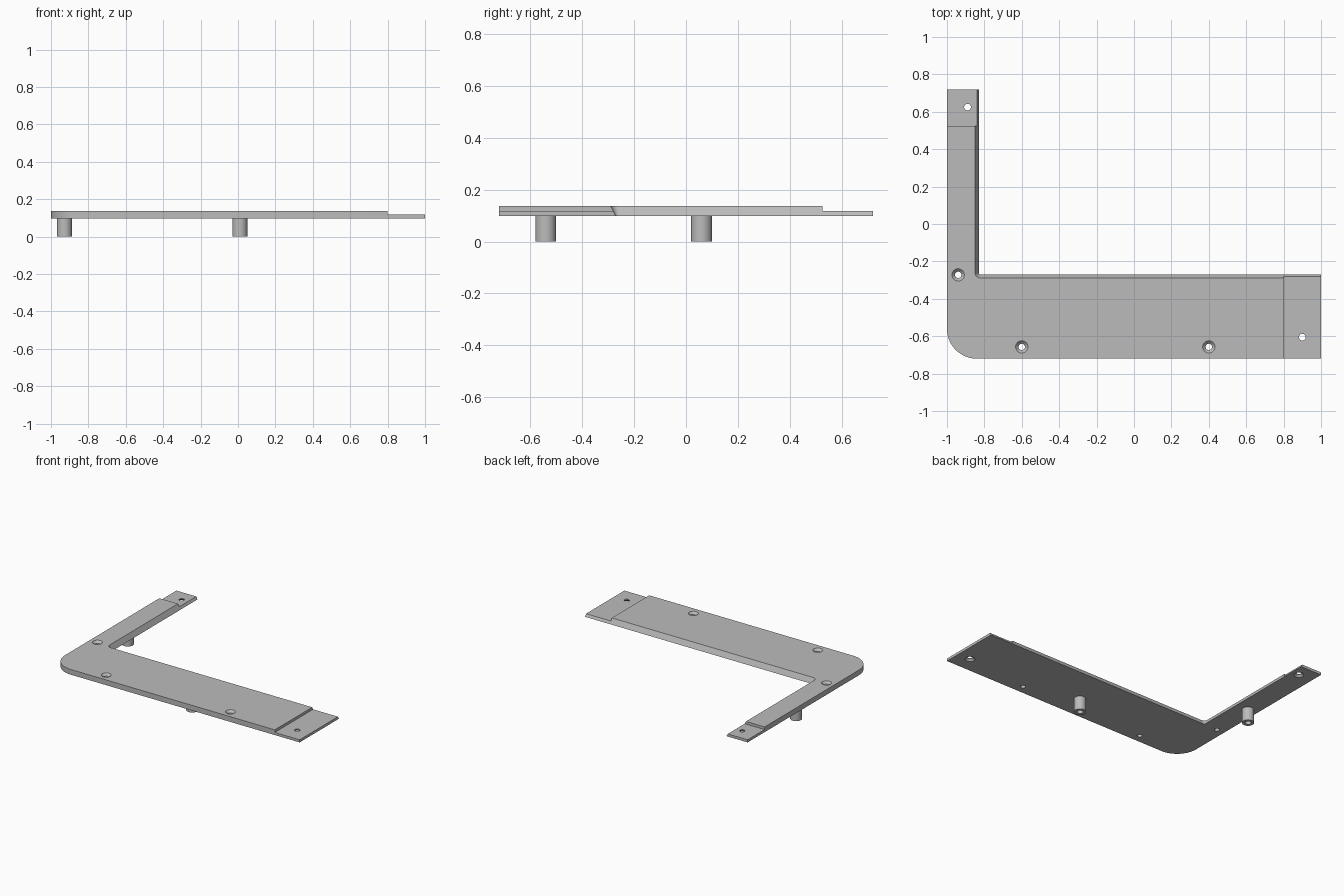
import bpy, bmesh
from math import pi, cos, sin, radians

cube = bpy.data.objects.get("Cube")
if cube:
    bpy.data.objects.remove(cube, do_unlink=True)

Z_LOW, Z_STEP, Z_TOP = 0.098, 0.117, 0.136
Y_END = 0.72

gray = bpy.data.materials.new("light gray")
gray.use_nodes = True
gray.diffuse_color = (0.5, 0.5, 0.5, 1)
gray.node_tree.nodes["Principled BSDF"].inputs["Base Color"].default_value = (0.5, 0.5, 0.5, 1)


def arc(cx, cy, r, a0, a1, n):
    steps = [radians(a0 + (a1 - a0) * i / n) for i in range(n + 1)]
    return [(cx + r * cos(a), cy + r * sin(a)) for a in steps]


def loft(name, rings):
    """Closed solid through a stack of (outline, z) rings."""
    bm = bmesh.new()
    rows = [[bm.verts.new((x, y, z)) for x, y in pts] for pts, z in rings]
    for a, b in zip(rows, rows[1:]):
        for i in range(len(a)):
            j = (i + 1) % len(a)
            bm.faces.new((a[i], a[j], b[j], b[i]))
    bm.faces.new(rows[0][::-1])
    bm.faces.new(rows[-1])
    bmesh.ops.recalc_face_normals(bm, faces=bm.faces)
    mesh = bpy.data.meshes.new(name)
    bm.to_mesh(mesh)
    bm.free()
    mesh.materials.append(gray)
    ob = bpy.data.objects.new(name, mesh)
    bpy.context.collection.objects.link(ob)
    return ob


def turned(name, x, y, profile, n=40):
    """Round solid from (radius, z) pairs."""
    return loft(name, [(arc(x, y, r, 0, 360 - 360 / n, n - 1), z) for r, z in profile])


def box(name, x0, x1, y0, y1, z0, z1):
    pts = [(x0, y0), (x1, y0), (x1, y1), (x0, y1)]
    return loft(name, [(pts, z0), (pts, z1)])


def cut(ob, cutter):
    cutter.hide_render = True
    mod = ob.modifiers.new("cut", 'BOOLEAN')
    mod.operation, mod.solver, mod.object = 'DIFFERENCE', 'EXACT', cutter
    bpy.context.view_layer.objects.active = ob
    bpy.ops.object.modifier_apply(modifier=mod.name)
    bpy.data.objects.remove(cutter, do_unlink=True)


def smooth(ob):
    bpy.ops.object.select_all(action='DESELECT')
    ob.select_set(True)
    bpy.context.view_layer.objects.active = ob
    bpy.ops.object.shade_smooth_by_angle(angle=radians(30))


def outline(inset):
    """L outline; the inner edge is pulled back by the inset."""
    r = 0.01 + inset
    ix, iy = -0.83 - inset, -0.27 - inset
    return (arc(-0.84, -Y_END + 0.16, 0.16, 180, 270, 16)
            + [(1, -Y_END), (1, iy)]
            + arc(ix + r, iy + r, r, 270, 180, 8)
            + [(ix, Y_END), (-1, Y_END)])


# L-shaped plate with sloped inner edge
plate = loft("corner_plate", [(outline(0), Z_LOW), (outline(0.02), Z_TOP)])

# Lowered tabs at both ends
cut(plate, box("tab_cutter", 0.8, 1.1, -0.8, -0.2, Z_STEP, 0.3))
cut(plate, box("tab_cutter", -1.1, -0.7, 0.525, 0.8, Z_STEP, 0.3))

# Screw holes countersunk from above
for x, y in [(-0.94, -0.272), (-0.6, -0.657), (0.4, -0.657)]:
    cut(plate, turned("screw_cutter", x, y,
                      [(0.017, 0.05), (0.017, 0.12), (0.033, Z_TOP), (0.033, 0.2)]))

# Tab holes countersunk from below
for x, y in [(-0.89, 0.625), (0.9, -0.605)]:
    cut(plate, turned("tab_hole_cutter", x, y,
                      [(0.033, 0.05), (0.033, Z_LOW), (0.018, 0.112), (0.018, 0.2)]))
smooth(plate)

# Standoff posts with blind bores
for name, x, y in [("front_post", 0.01, -0.54), ("side_post", -0.928, 0.06)]:
    post = turned(name, x, y, [(0.04, 0), (0.04, Z_LOW + 0.004)])
    cut(post, turned("bore_cutter", x, y, [(0.02, -0.05), (0.02, 0.085)]))
    smooth(post)
